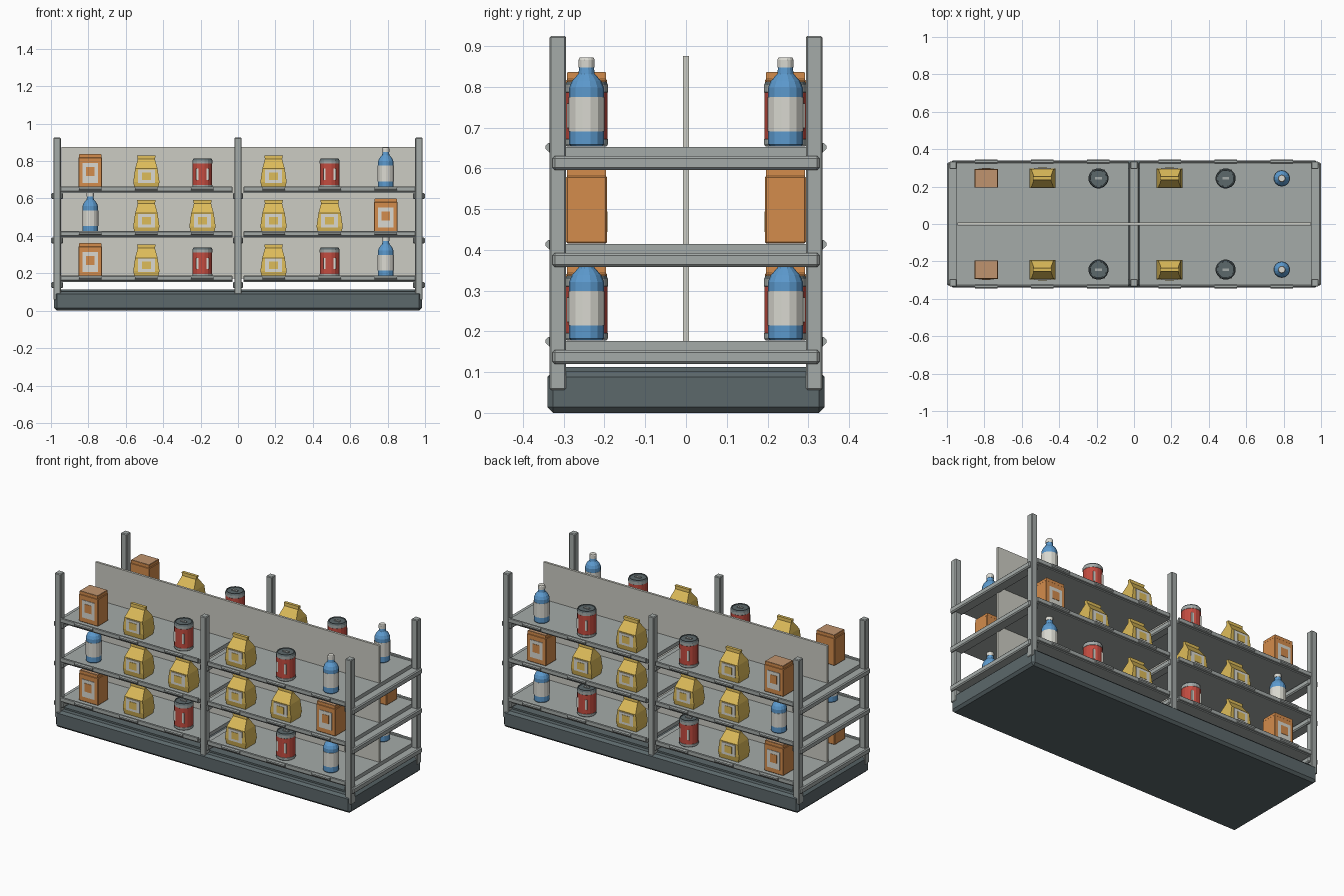
import bpy, bmesh, math
from mathutils import Matrix

if "Cube" in bpy.data.objects:
    bpy.data.objects.remove(bpy.data.objects["Cube"])


def srgb(r, g, b):
    lin = [(c / 255 / 12.92) if c < 10 else ((c / 255 + 0.055) / 1.055) ** 2.4 for c in (r, g, b)]
    return (*lin, 1.0)


COLOURS = {
    "grey_metal": (165, 171, 169), "dark_slate": (92, 104, 107), "pale_panel": (204, 204, 195),
    "orange_card": (212, 140, 76), "tan_card": (192, 148, 110), "yellow_paper": (222, 188, 90),
    "red_tin": (196, 76, 64), "blue_plastic": (92, 154, 206), "white_label": (218, 217, 209),
}
MATS = {}
for mat_name, rgb in COLOURS.items():
    MATS[mat_name] = bpy.data.materials.new(mat_name)
    MATS[mat_name].diffuse_color = srgb(*rgb)


class Part:
    """Collects simple solids into one mesh."""

    def __init__(self, *mats):
        self.bm = bmesh.new()
        self.mats = mats

    def box(self, x0, x1, y0, y1, z0, z1, mat=0, bevel=0.0):
        m = Matrix.Translation(((x0 + x1) / 2, (y0 + y1) / 2, (z0 + z1) / 2)) @ \
            Matrix.Diagonal((abs(x1 - x0), abs(y1 - y0), z1 - z0, 1))
        verts = bmesh.ops.create_cube(self.bm, size=1, matrix=m)["verts"]
        faces = {f for v in verts for f in v.link_faces}
        for f in faces:
            f.material_index = mat
        if bevel:
            edges = list({e for v in verts for e in v.link_edges})
            bmesh.ops.bevel(self.bm, geom=edges, offset=bevel, segments=1,
                            affect='EDGES', material=mat)

    def loft(self, rings, mats):
        """Joins rings of points, with one material per band, and caps the ends."""
        vs = [[self.bm.verts.new(p) for p in ring] for ring in rings]
        n = len(vs[0])
        for k in range(len(vs) - 1):
            for i in range(n):
                j = (i + 1) % n
                f = self.bm.faces.new((vs[k][i], vs[k][j], vs[k + 1][j], vs[k + 1][i]))
                f.material_index = mats[k]
        self.bm.faces.new(vs[0][::-1]).material_index = mats[0]
        self.bm.faces.new(vs[-1]).material_index = mats[-1]

    def lathe(self, profile, mats, sides):
        self.loft([[(r * math.cos(2 * math.pi * (i + 0.5) / sides),
                     r * math.sin(2 * math.pi * (i + 0.5) / sides), z)
                    for i in range(sides)] for r, z in profile], mats)

    def rod_x(self, x0, x1, y, z, r, sides=8):
        self.loft([[(x, y + r * math.cos(2 * math.pi * (i + 0.5) / sides),
                     z + r * math.sin(2 * math.pi * (i + 0.5) / sides))
                    for i in range(sides)] for x in (x0, x1)], [0])

    def mesh(self, name):
        bmesh.ops.recalc_face_normals(self.bm, faces=self.bm.faces[:])
        me = bpy.data.meshes.new(name)
        self.bm.to_mesh(me)
        self.bm.free()
        for m in self.mats:
            me.materials.append(MATS[m])
        return me

    def place(self, name):
        return add(name, self.mesh(name))


def add(name, me, loc=(0, 0, 0), turn=0.0):
    ob = bpy.data.objects.new(name, me)
    ob.location = loc
    ob.rotation_euler.z = turn
    bpy.context.collection.objects.link(ob)
    return ob


LEVELS = [0.176, 0.414, 0.652]
ITEM_X = [-0.79, -0.49, -0.19, 0.19, 0.49, 0.79]

# Plinth with chamfered edges and a thin deck on top
p = Part("dark_slate")
p.box(-0.983, 0.983, -0.34, 0.34, 0, 0.102, bevel=0.014)
p.box(-0.95, 0.95, -0.30, 0.30, 0.095, 0.112)
p.place("plinth")

# Six uprights
for x, tag in ((-0.967, "left"), (0, "middle"), (0.967, "right")):
    for s, side in ((-1, "front"), (1, "back")):
        p = Part("grey_metal")
        y0, y1 = sorted((s * 0.294, s * 0.335))
        p.box(x - 0.0195, x + 0.0195, y0, y1, 0.056, 0.925, bevel=0.004)
        p.place(f"post_{tag}_{side}")

# Central divider panel
p = Part("pale_panel")
p.box(-0.945, 0.945, -0.007, 0.007, LEVELS[0] - 0.005, 0.876)
p.place("divider_panel")

for n, z in enumerate(LEVELS, 1):
    # Cross rails at both ends and in the middle
    p = Part("grey_metal")
    for x0, x1 in ((-0.999, -0.935), (-0.028, 0.028), (0.935, 0.999)):
        p.box(x0, x1, -0.328, 0.328, z - 0.056, z - 0.022, bevel=0.006)
    p.place(f"cross_rails_{n}")
    # Shelf boards with raised lips and label holders
    for s, bay in ((-1, "left"), (1, "right")):
        p = Part("grey_metal")
        x0, x1 = sorted((s * 0.03, s * 0.95))
        p.box(x0, x1, -0.328, 0.328, z - 0.022, z)
        for side in (-1, 1):
            y0, y1 = sorted((side * 0.325, side * 0.336))
            p.box(x0, x1, y0, y1, z - 0.016, z + 0.011, bevel=0.003)
            for x in ITEM_X:
                if x * s > 0:
                    p.rod_x(x - 0.06, x + 0.06, side * 0.334, z, 0.011)
        p.place(f"shelf_{bay}_{n}")

# Carton with a tan lid and a square label
p = Part("orange_card", "tan_card", "white_label")
p.box(-0.064, 0.064, -0.05, 0.05, 0, 0.165, bevel=0.003)
p.box(-0.060, 0.060, -0.048, 0.048, 0.16, 0.181)
p.box(-0.058, 0.058, -0.046, 0.046, 0.181, 0.183, 1)
p.box(-0.042, 0.042, -0.053, -0.049, 0.03, 0.135, 2)
p.box(-0.023, 0.023, -0.055, -0.052, 0.065, 0.115, 0)
carton = p.mesh("carton")

# Paper bag pinched to a ridge
p = Part("yellow_paper", "white_label")
layers = [(0.063, 0.046, 0), (0.070, 0.052, 0.035), (0.060, 0.050, 0.105),
          (0.048, 0.018, 0.148), (0.046, 0.010, 0.158), (0.050, 0.009, 0.177)]
p.loft([[(-a, -b, z), (a, -b, z), (a, b, z), (-a, b, z)] for a, b, z in layers], [0] * 5)
p.box(-0.045, 0.045, -0.055, -0.048, 0.03, 0.1, 1)
p.box(-0.024, 0.024, -0.057, -0.054, 0.044, 0.086, 0)
bag = p.mesh("bag")

# Tin with metal rims, dark lid, pull tab and a label showing at its edges
p = Part("red_tin", "grey_metal", "dark_slate", "white_label")
p.lathe([(0.050, 0), (0.054, 0.006), (0.054, 0.017), (0.053, 0.018), (0.053, 0.132),
         (0.054, 0.133), (0.054, 0.150), (0.049, 0.159), (0.045, 0.159), (0.044, 0.155)],
        [1, 1, 1, 0, 1, 1, 2, 2, 2], 16)
p.box(-0.018, 0.018, -0.007, 0.007, 0.154, 0.160, 1)
p.box(-0.034, 0.034, -0.0475, -0.042, 0.045, 0.105, 3)
tin = p.mesh("tin")

# Bottle with a wrapped label and a white cap
p = Part("blue_plastic", "white_label")
p.lathe([(0.038, 0), (0.043, 0.005), (0.043, 0.037), (0.0445, 0.037), (0.0445, 0.121),
         (0.043, 0.121), (0.043, 0.143), (0.036, 0.160), (0.020, 0.178), (0.018, 0.194),
         (0.020, 0.194), (0.020, 0.212), (0.017, 0.218)],
        [0, 0, 1, 1, 1, 0, 0, 0, 0, 1, 1, 1], 14)
bottle = p.mesh("bottle")

# Stock on each shelf, repeated on the back facing outwards
STOCK = [(carton, bag, tin, bag, tin, bottle),
         (bottle, bag, bag, bag, bag, carton),
         (carton, bag, tin, bag, tin, bottle)]
for n, (z, row) in enumerate(zip(LEVELS, STOCK), 1):
    for k, (x, me) in enumerate(zip(ITEM_X, row), 1):
        add(f"{me.name}_front_{n}_{k}", me, (x, -0.244, z + 0.002))
        add(f"{me.name}_back_{n}_{k}", me, (x, 0.244, z + 0.002), math.pi)

for m in bpy.data.materials:
    if m.users and not m.is_grease_pencil:
        m.use_nodes = True
        m.node_tree.nodes["Principled BSDF"].inputs["Base Color"].default_value = m.diffuse_color
